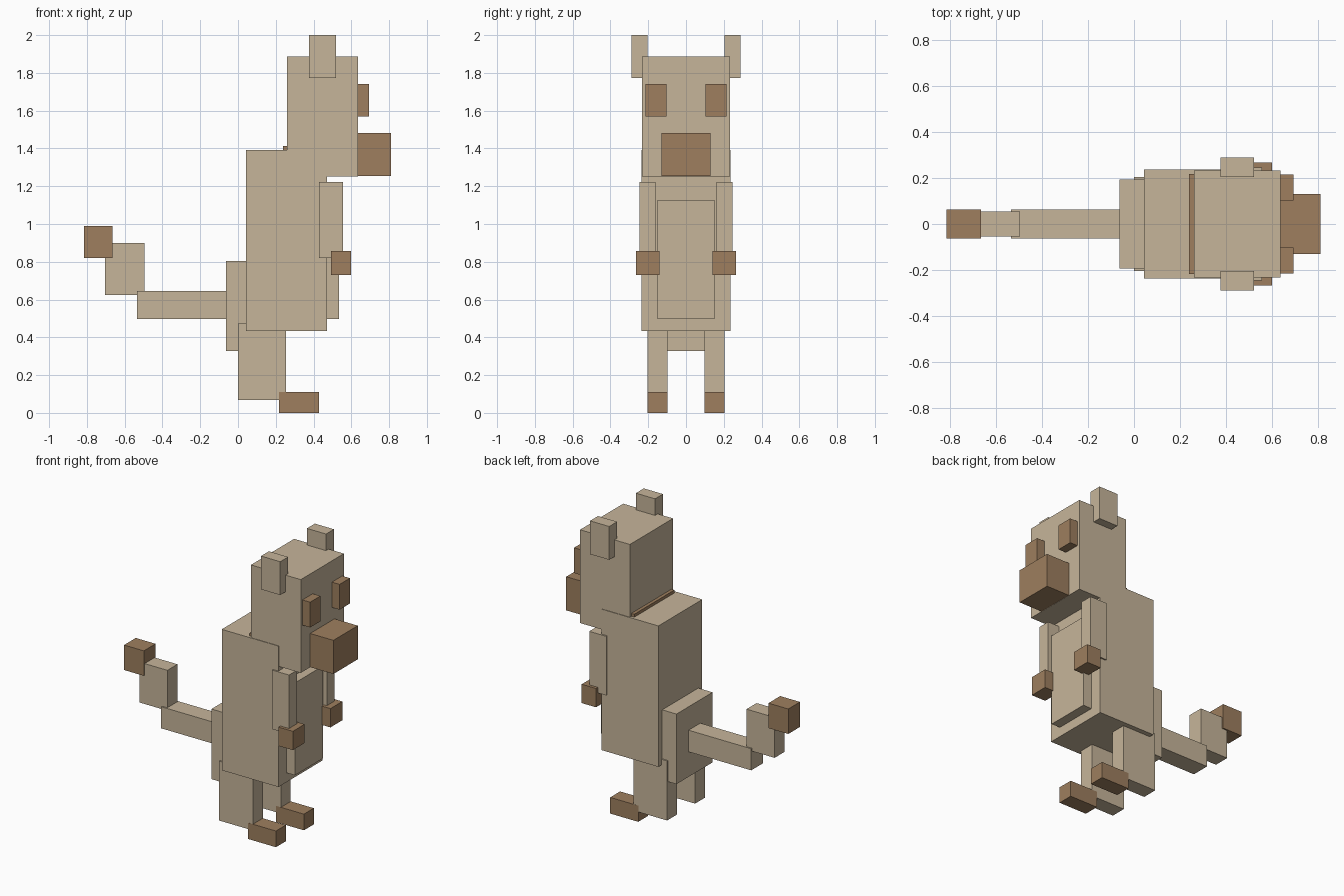
import bpy

cube = bpy.data.objects.get("Cube")
if cube:
    bpy.data.objects.remove(cube, do_unlink=True)


def make_material(name, rgb):
    mat = bpy.data.materials.new(name)
    mat.use_nodes = True
    colour = (*rgb, 1.0)
    mat.diffuse_color = colour
    mat.node_tree.nodes["Principled BSDF"].inputs["Base Color"].default_value = colour
    return mat


TAN = make_material("tan fur", (0.565, 0.462, 0.323))
BROWN = make_material("brown fur", (0.342, 0.212, 0.114))


def box(name, mat, x, y, z):
    """Block spanning the (min, max) ranges x, y and z."""
    spans = (x, y, z)
    bpy.ops.mesh.primitive_cube_add(size=1, location=[(a + b) / 2 for a, b in spans])
    obj = bpy.context.object
    obj.name = obj.data.name = name
    obj.scale = [b - a for a, b in spans]
    bpy.ops.object.transform_apply(location=False, rotation=False, scale=True)
    obj.data.materials.append(mat)
    return obj


def centred(name, mat, x, half_width, z):
    box(name, mat, x, (-half_width, half_width), z)


def pair(name, mat, x, y, z):
    box(name + "_pos_y", mat, x, y, z)
    box(name + "_neg_y", mat, x, (-y[1], -y[0]), z)


# Body
centred("torso", TAN, (0.043, 0.47), 0.236, (0.433, 1.392))
centred("belly_panel", TAN, (0.44, 0.535), 0.152, (0.498, 1.127))
centred("hips", TAN, (-0.064, 0.062), 0.194, (0.328, 0.805))
centred("collar", BROWN, (0.238, 0.45), 0.216, (1.30, 1.412))

# Head
centred("head", TAN, (0.26, 0.635), 0.232, (1.252, 1.887))
centred("muzzle", BROWN, (0.62, 0.81), 0.131, (1.253, 1.482))
pair("eye", BROWN, (0.62, 0.693), (0.103, 0.214), (1.57, 1.742))
pair("ear", TAN, (0.376, 0.52), (0.204, 0.289), (1.773, 2.0))

# Arms and hands
pair("arm", TAN, (0.428, 0.556), (0.161, 0.246), (0.82, 1.222))
pair("hand", BROWN, (0.492, 0.599), (0.139, 0.266), (0.73, 0.858))

# Legs and feet
pair("leg", TAN, (0.0, 0.255), (0.098, 0.203), (0.067, 0.472))
pair("foot", BROWN, (0.217, 0.428), (0.0975, 0.2035), (0.0, 0.11))

# Tail
centred("tail_base", TAN, (-0.535, -0.05), 0.063, (0.498, 0.645))
centred("tail_bend", TAN, (-0.705, -0.494), 0.054, (0.625, 0.9))
centred("tail_tip", BROWN, (-0.814, -0.665), 0.063, (0.82, 0.99))
